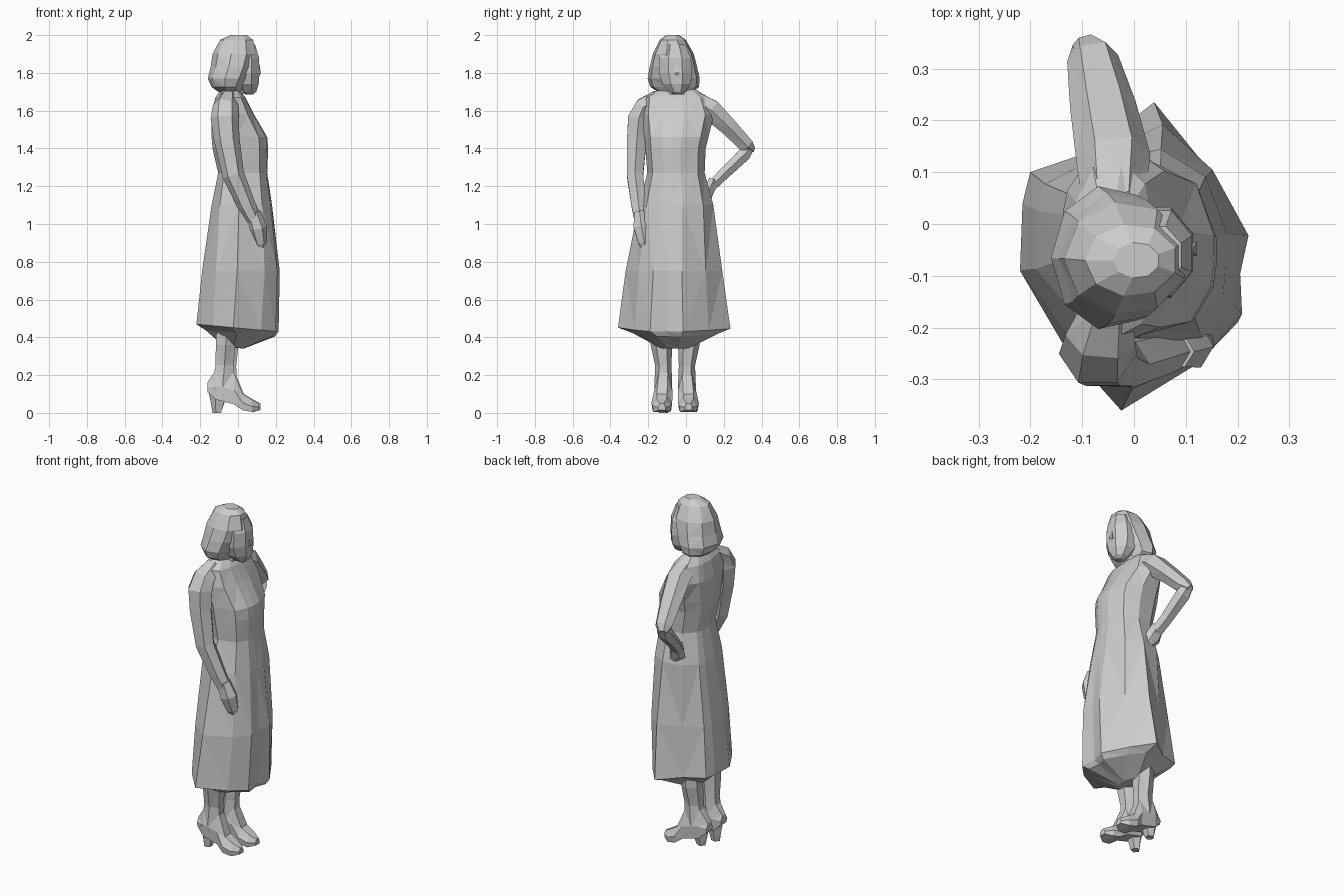
import bpy, bmesh, math
from mathutils import Vector


def skin(name, rings):
    """Join rings of points into a closed, flat-shaded faceted shell."""
    bm = bmesh.new()
    loops = [[bm.verts.new(p) for p in r] for r in rings]
    n = len(loops[0])
    for a, b in zip(loops, loops[1:]):
        for i in range(n):
            j = (i + 1) % n
            bm.faces.new((a[i], a[j], b[j], b[i]))
    bm.faces.new(loops[0])
    bm.faces.new(loops[-1])
    bmesh.ops.triangulate(bm, faces=bm.faces[:])
    bmesh.ops.recalc_face_normals(bm, faces=bm.faces[:])
    me = bpy.data.meshes.new(name)
    bm.to_mesh(me)
    bm.free()
    ob = bpy.data.objects.new(name, me)
    bpy.context.collection.objects.link(ob)
    return ob


def stack(name, rows, n=8):
    """Loft level ellipses given as (x, y, z, rx, ry)."""
    rings = []
    for x, y, z, rx, ry in rows:
        angles = [2 * math.pi * (i + 0.5) / n for i in range(n)]
        rings.append([(x + rx * math.cos(t), y + ry * math.sin(t), z) for t in angles])
    return skin(name, rings)


def limb(name, rows, n=6):
    """Loft ellipses across a path given as (x, y, z, r along x, r sideways)."""
    pts = [Vector(r[:3]) for r in rows]
    rings = []
    for k, row in enumerate(rows):
        d = (pts[min(k + 1, len(pts) - 1)] - pts[max(k - 1, 0)]).normalized()
        u = Vector((1, 0, 0))
        u = (u - d * u.dot(d)).normalized()
        v = d.cross(u)
        rings.append([pts[k] + u * row[3] * math.cos(2 * math.pi * i / n)
                      + v * row[4] * math.sin(2 * math.pi * i / n) for i in range(n)])
    return skin(name, rings)


# Dress: rounded box at the bodice, blending down into the folded hem outline
hem = [(.225, -.015), (.14, .12), (.045, .235), (-.08, .14), (-.20, .10), (-.215, .04),
       (-.22, -.09), (-.13, -.24), (-.02, -.36), (.13, -.27), (.21, -.19), (.20, -.10)]
levels = [  # z, x min, x max, y min, y max, fold amount
    (1.715, -.09, .00, -.14, .05, 0), (1.67, -.12, .04, -.225, .12, 0),
    (1.58, -.14, .085, -.235, .15, 0), (1.46, -.14, .155, -.22, .12, 0),
    (1.40, -.135, .16, -.215, .105, 0), (1.27, -.105, .155, -.205, .10, 0),
    (1.10, -.14, .18, -.25, .145, .2), (.75, -.19, .218, -.32, .19, .7),
    (.45, -.22, .21, -.36, .23, 1), (.42, -.17, .19, -.28, .16, 1),
    (.345, -.07, .03, -.14, .02, .3)]
rings = []
for z, x0, x1, y0, y1, fold in levels:
    ring = []
    for hx, hy in hem:
        p = Vector((hx / .22, (hy + .065) / .295))
        box = p / (abs(p.x) ** 2.5 + abs(p.y) ** 2.5) ** .4
        q = box.lerp(p, fold)
        dx = q.x * (x1 - x0) / 2
        drop = .09 * dx if z < .5 else 0
        ring.append(((x0 + x1) / 2 + dx, (y0 + y1) / 2 + q.y * (y1 - y0) / 2, z - drop))
    rings.append(ring)
skin("dress", rings)

# Neck, face, nose and bobbed hair
stack("neck", [(-.045, -.05, 1.66, .075, .09), (-.02, -.05, 1.73, .055, .06),
               (-.01, -.05, 1.80, .055, .06)], 7)
stack("face", [(.04, -.06, 1.95, .055, .06), (.045, -.057, 1.88, .072, .09),
               (.04, -.055, 1.80, .08, .095), (.045, -.05, 1.74, .07, .08),
               (.055, -.045, 1.70, .045, .045), (.06, -.045, 1.685, .02, .02)], 8)
stack("nose", [(.11, -.05, 1.84, .006, .008), (.112, -.048, 1.80, .014, .018),
               (.105, -.048, 1.785, .01, .012)], 4)
stack("hair", [(.005, -.07, 2.0, .045, .035), (-.005, -.07, 1.975, .09, .07),
               (-.015, -.067, 1.90, .12, .11), (-.03, -.067, 1.83, .115, .128),
               (-.05, -.065, 1.77, .11, .14), (-.055, -.06, 1.725, .085, .13),
               (-.04, -.055, 1.69, .05, .08)], 9)

# Hanging arm with hand resting on the skirt
limb("hanging_arm", [(-.05, -.15, 1.675, .045, .04), (-.065, -.22, 1.625, .068, .055),
                     (-.07, -.25, 1.56, .075, .066), (-.06, -.26, 1.45, .068, .06),
                     (-.025, -.27, 1.26, .058, .05), (.045, -.25, 1.10, .048, .045),
                     (.085, -.24, 1.02, .04, .038)])
limb("hanging_hand", [(.08, -.245, 1.06, .038, .035), (.105, -.235, .98, .05, .048),
                      (.12, -.22, .90, .035, .035), (.125, -.215, .86, .015, .015)])

# Bent arm with hand on the hip
limb("bent_upper_arm", [(-.04, .04, 1.66, .06, .05), (-.04, .13, 1.605, .072, .065),
                        (-.06, .23, 1.51, .064, .052), (-.08, .32, 1.415, .05, .045),
                        (-.095, .352, 1.39, .025, .02)])
limb("bent_forearm", [(-.09, .345, 1.41, .03, .02), (-.08, .31, 1.37, .048, .04),
                      (-.06, .20, 1.265, .04, .034), (-.04, .135, 1.20, .038, .03)])
limb("hip_hand", [(-.045, .145, 1.23, .038, .03), (-.03, .12, 1.17, .05, .03),
                  (.0, .11, 1.12, .03, .02)])

# Legs with ankle-high heeled shoes
for side, y, dx in (("right", -.12, 0.0), ("left", .005, .015)):
    out = -1 if y < -.06 else 1
    stack(side + "_leg", [(-.06 + dx, y + .012 * out, .46, .062, .06),
                          (-.065 + dx, y + .01 * out, .36, .06, .057),
                          (-.072 + dx, y, .25, .055, .043),
                          (-.08 + dx, y, .15, .065, .047),
                          (-.075 + dx, y, .09, .06, .045)], 6)
    foot = []
    for x, low, high, w in ((-.162, .11, .16, .028), (-.115, .07, .23, .046),
                            (-.02, .045, .21, .048), (.025, .014, .10, .055),
                            (.075, .005, .07, .048), (.112, .015, .05, .02)):
        yy = y + .008 * out * (x > 0)
        foot.append([(x + dx * .4, yy + s * w * k, low + (high - low) * t)
                     for s, k, t in ((-1, .9, 0), (1, .9, 0), (1, 1, .45),
                                     (1, .5, 1), (-1, .5, 1), (-1, 1, .45))])
    skin(side + "_shoe", foot)
    stack(side + "_heel", [(-.11 + dx * .4, y, .13, .05, .045),
                           (-.105 + dx * .4, y, .07, .042, .036),
                           (-.11 + dx * .4, y, 0 if out < 0 else .02, .025, .025)], 5)
